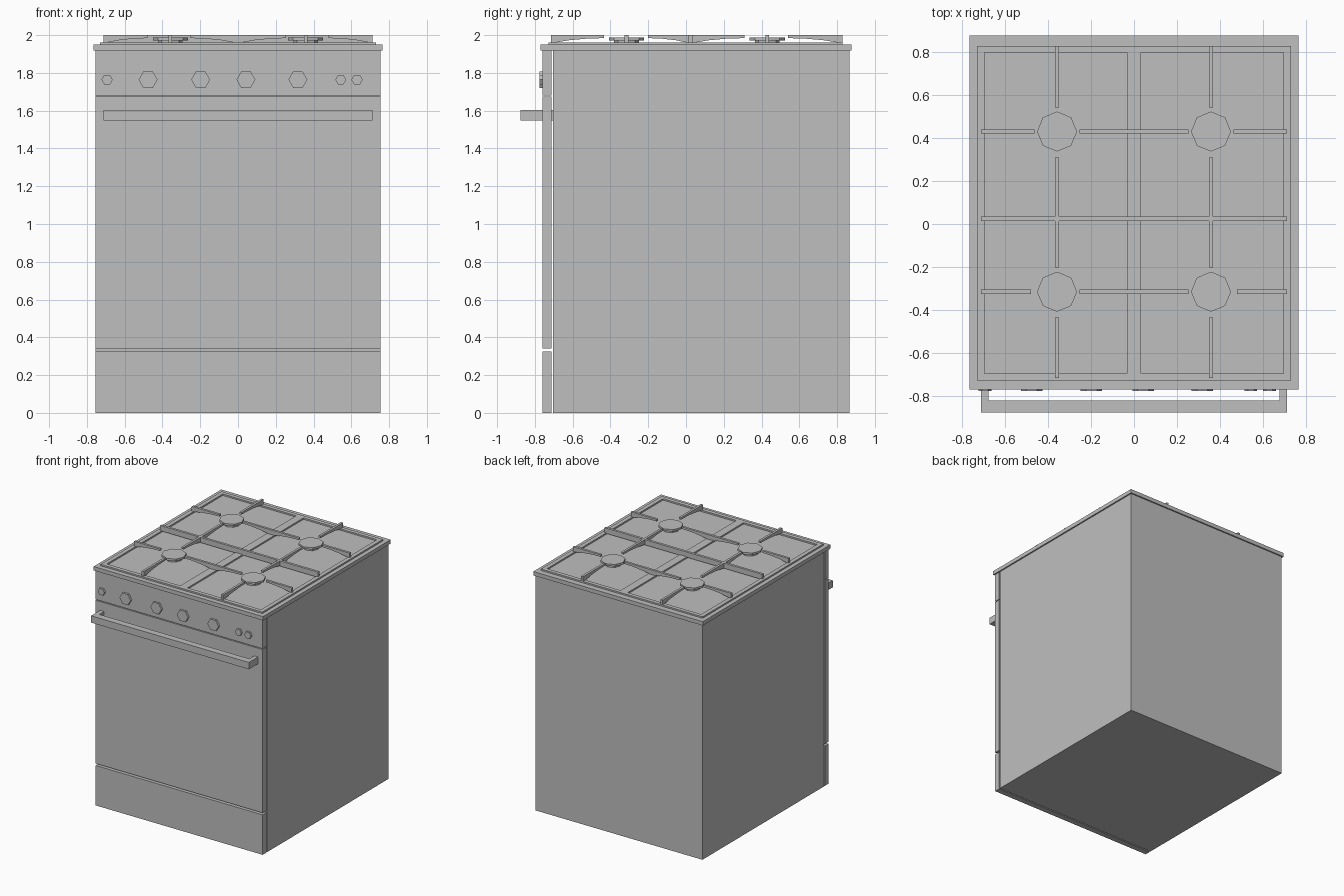
import bpy, bmesh
from math import pi
from mathutils import Matrix, Vector

cube = bpy.data.objects.get("Cube")
if cube:
    bpy.data.objects.remove(cube, do_unlink=True)

GREY = (0.52, 0.52, 0.52, 1)
metal = bpy.data.materials.new("light_grey_metal")
metal.use_nodes = True
metal.diffuse_color = GREY
metal.node_tree.nodes["Principled BSDF"].inputs["Base Color"].default_value = GREY


def finish(name, bm):
    bmesh.ops.recalc_face_normals(bm, faces=bm.faces)
    mesh = bpy.data.meshes.new(name)
    bm.to_mesh(mesh)
    bm.free()
    mesh.materials.append(metal)
    ob = bpy.data.objects.new(name, mesh)
    bpy.context.collection.objects.link(ob)
    return ob


def box(name, x, y, z):
    bm = bmesh.new()
    size = (x[1] - x[0], y[1] - y[0], z[1] - z[0])
    mid = Vector((sum(x) / 2, sum(y) / 2, sum(z) / 2))
    bmesh.ops.create_cube(bm, size=1, matrix=Matrix.Translation(mid) @ Matrix.Diagonal((*size, 1)))
    return finish(name, bm)


def prism(name, sides, r1, r2, depth, matrix):
    bm = bmesh.new()
    bmesh.ops.create_cone(bm, cap_ends=True, segments=sides, radius1=r1, radius2=r2,
                          depth=depth, matrix=matrix)
    return finish(name, bm)


def sheet(name, rings, thick):
    """Extrude flat polygons, sharing corners, by a thickness vector."""
    bm = bmesh.new()
    for ring in rings:
        bm.faces.new([bm.verts.new(p) for p in ring])
    bmesh.ops.remove_doubles(bm, verts=bm.verts, dist=1e-5)
    ext = bmesh.ops.extrude_face_region(bm, geom=bm.faces[:], use_keep_orig=True)
    moved = [g for g in ext["geom"] if isinstance(g, bmesh.types.BMVert)]
    bmesh.ops.translate(bm, verts=moved, vec=thick)
    return finish(name, bm)


# Cabinet, front panels and worktop
W = (-0.754, 0.754)
FRONT = (-0.759, -0.712)
box("cabinet", W, (-0.703, 0.865), (0, 1.92))
box("drawer_front", W, FRONT, (0, 0.326))
box("oven_door", W, FRONT, (0.342, 1.674))
box("control_panel", W, FRONT, (1.681, 1.92))
box("worktop", (-0.765, 0.765), (-0.769, 0.876), (1.918, 1.95))

# Raised hob frame with two sunken wells
xs = (-0.73, -0.696, -0.033, 0.033, 0.696, 0.73)
ys = (-0.729, -0.696, 0.797, 0.829)
cells = [[(xs[i], ys[j], 1.962), (xs[i + 1], ys[j], 1.962),
          (xs[i + 1], ys[j + 1], 1.962), (xs[i], ys[j + 1], 1.962)]
         for i in range(5) for j in range(3) if not (j == 1 and i in (1, 3))]
sheet("hob_frame", cells, Vector((0, 0, -0.014)))

# Door handle: one U-shaped bar
handle = [(-0.712, -0.703), (-0.712, -0.876), (0.712, -0.876), (0.712, -0.703),
          (0.677, -0.703), (0.677, -0.822), (-0.677, -0.822), (-0.677, -0.703)]
sheet("door_handle", [[(x, y, 1.547) for x, y in handle]], Vector((0, 0, 0.056)))

# Six-sided knobs
knobs = [(-0.693, 0.03), (-0.476, 0.05), (-0.198, 0.05), (0.042, 0.05),
         (0.317, 0.05), (0.544, 0.029), (0.63, 0.03)]
for n, (x, r) in enumerate(knobs):
    place = Matrix.Translation((x, -0.767, 1.764)) @ Matrix.Rotation(pi / 2, 4, "X")
    prism(f"knob_{n + 1}", 6, r, r, 0.018, place @ Matrix.Rotation(pi / 2, 4, "Z"))

# Burners
BX = 0.358
ROWS = (-0.315, 0.43)
for x in (-BX, BX):
    for y in ROWS:
        prism("burner_base", 8, 0.065, 0.065, 0.026, Matrix.Translation((x, y, 1.96)))
        prism("burner_cap", 8, 0.093, 0.093, 0.016, Matrix.Translation((x, y, 1.98)))


# Pan supports: thin bars whose underside rises towards the burner
def bar(name, axis, at, deep, tip):
    steps = [0, 0.35, 0.7, 1]
    rise = [0, 0.016, 0.025, 0.027]
    low = [(deep + (tip - deep) * s, 1.957 + h) for s, h in zip(steps, rise)]
    outline = low + [(tip, 2.0), (deep, 2.0)]
    t = 0.0095
    if axis == "x":
        sheet(name, [[(a, at - t, z) for a, z in outline]], Vector((0, 2 * t, 0)))
    else:
        sheet(name, [[(at - t, a, z) for a, z in outline]], Vector((2 * t, 0, 0)))


MID = 0.024
box("support_spine", (-0.712, 0.712), (MID - 0.01, MID + 0.01), (1.957, 2.0))
for side in (-1, 1):
    for y, tip in zip(ROWS, (0.478, 0.462)):
        bar("support_outer_finger", "x", y, side * 0.712, side * tip)
        bar("support_inner_finger", "x", y, 0, side * 0.254)
    x = side * BX
    bar("support_front_finger", "y", x, -0.716, -0.434)
    bar("support_back_finger", "y", x, 0.828, 0.541)
    bar("support_middle_front_finger", "y", x, MID, -0.202)
    bar("support_middle_back_finger", "y", x, MID, 0.309)
